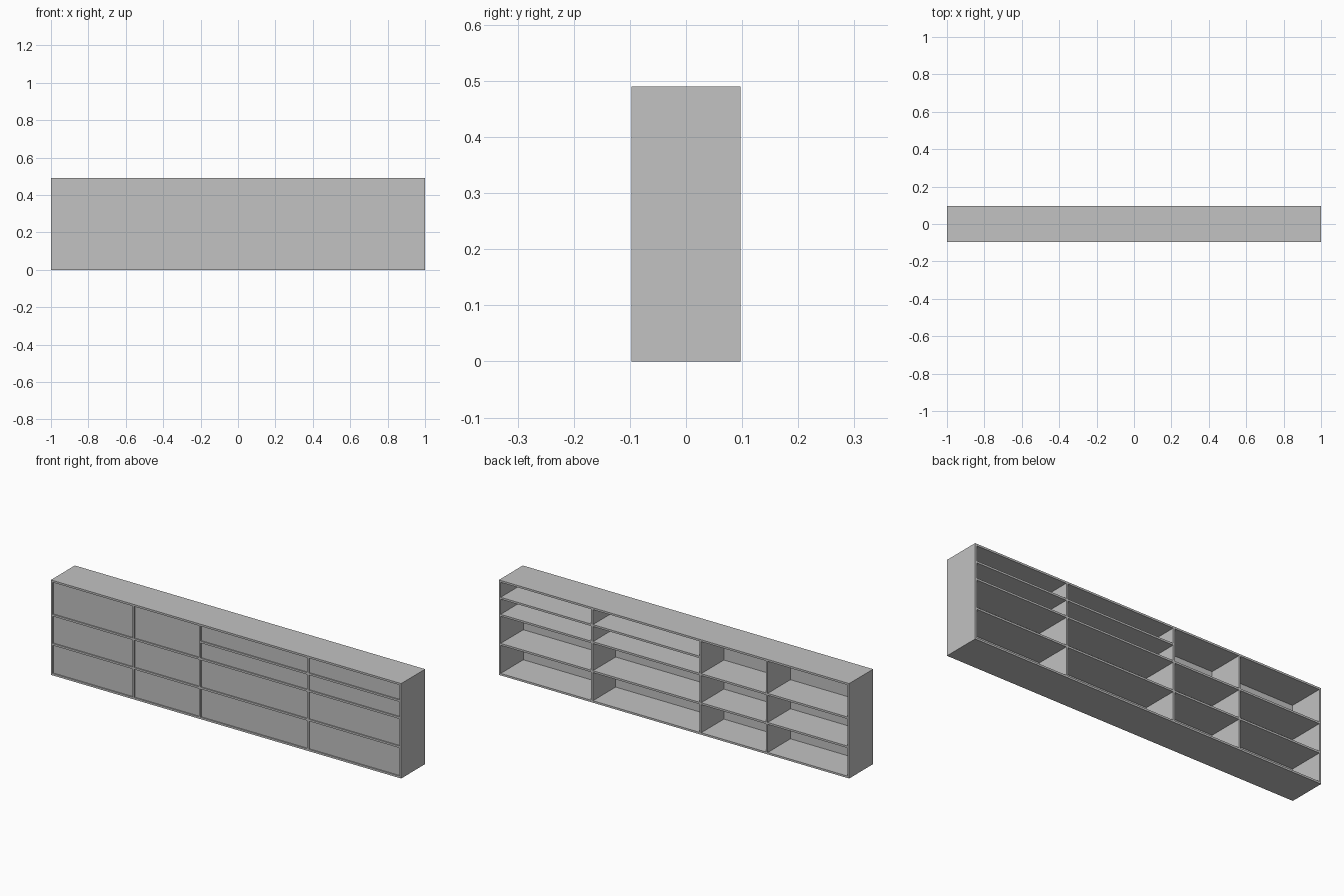
import bpy
import bmesh
from mathutils import Matrix, Vector

default = bpy.data.objects.get("Cube")
if default:
    bpy.data.objects.remove(default, do_unlink=True)

# Overall size, board thickness and front panel setback
WIDTH, DEPTH, HEIGHT = 2.0, 0.195, 0.49
BOARD, RECESS, PANEL = 0.01, 0.006, 0.004
FRONT, BACK = -DEPTH / 2, DEPTH / 2

grey = bpy.data.materials.new("plain_grey")
grey.use_nodes = True
grey.diffuse_color = (0.54, 0.54, 0.54, 1)
grey.node_tree.nodes["Principled BSDF"].inputs["Base Color"].default_value = grey.diffuse_color


def box(name, low, high):
    """Flat-sided board between two opposite corners."""
    low, high = Vector(low), Vector(high)
    bm = bmesh.new()
    bmesh.ops.create_cube(bm, size=1, matrix=Matrix.Translation((low + high) / 2)
                          @ Matrix.Diagonal((*(high - low), 1)))
    mesh = bpy.data.meshes.new(name)
    bm.to_mesh(mesh)
    bm.free()
    mesh.materials.append(grey)
    obj = bpy.data.objects.new(name, mesh)
    bpy.context.collection.objects.link(obj)
    return obj


# Outer case
half = WIDTH / 2
box("bottom_board", (-half, FRONT, 0), (half, BACK, BOARD))
box("top_board", (-half, FRONT, HEIGHT - BOARD), (half, BACK, HEIGHT))
for side, x in (("right", -half), ("left", half - BOARD)):
    box(side + "_side", (x, FRONT, BOARD), (x + BOARD, BACK, HEIGHT - BOARD))

# Upright dividers
dividers = [-0.53, -0.15, 0.468]
for i, x in enumerate(dividers, 1):
    box(f"divider_{i}", (x - BOARD / 2, FRONT, BOARD),
        (x + BOARD / 2, BACK, HEIGHT - BOARD))

# Shelves and thin front panels in each bay
low_rows = [0.16, 0.31]
bay_rows = [low_rows, low_rows, low_rows + [0.398], low_rows + [0.398]]
centres = [-half + BOARD / 2, *dividers, half - BOARD / 2]
for bay, shelves in enumerate(bay_rows):
    x0, x1 = centres[bay] + BOARD / 2, centres[bay + 1] - BOARD / 2
    for i, z in enumerate(shelves, 1):
        box(f"shelf_{bay + 1}_{i}", (x0, FRONT, z - BOARD / 2), (x1, BACK, z + BOARD / 2))
    levels = [BOARD / 2, *shelves, HEIGHT - BOARD / 2]
    for i, (z0, z1) in enumerate(zip(levels, levels[1:]), 1):
        box(f"front_panel_{bay + 1}_{i}", (x0, FRONT + RECESS, z0 + BOARD / 2),
            (x1, FRONT + RECESS + PANEL, z1 - BOARD / 2))
